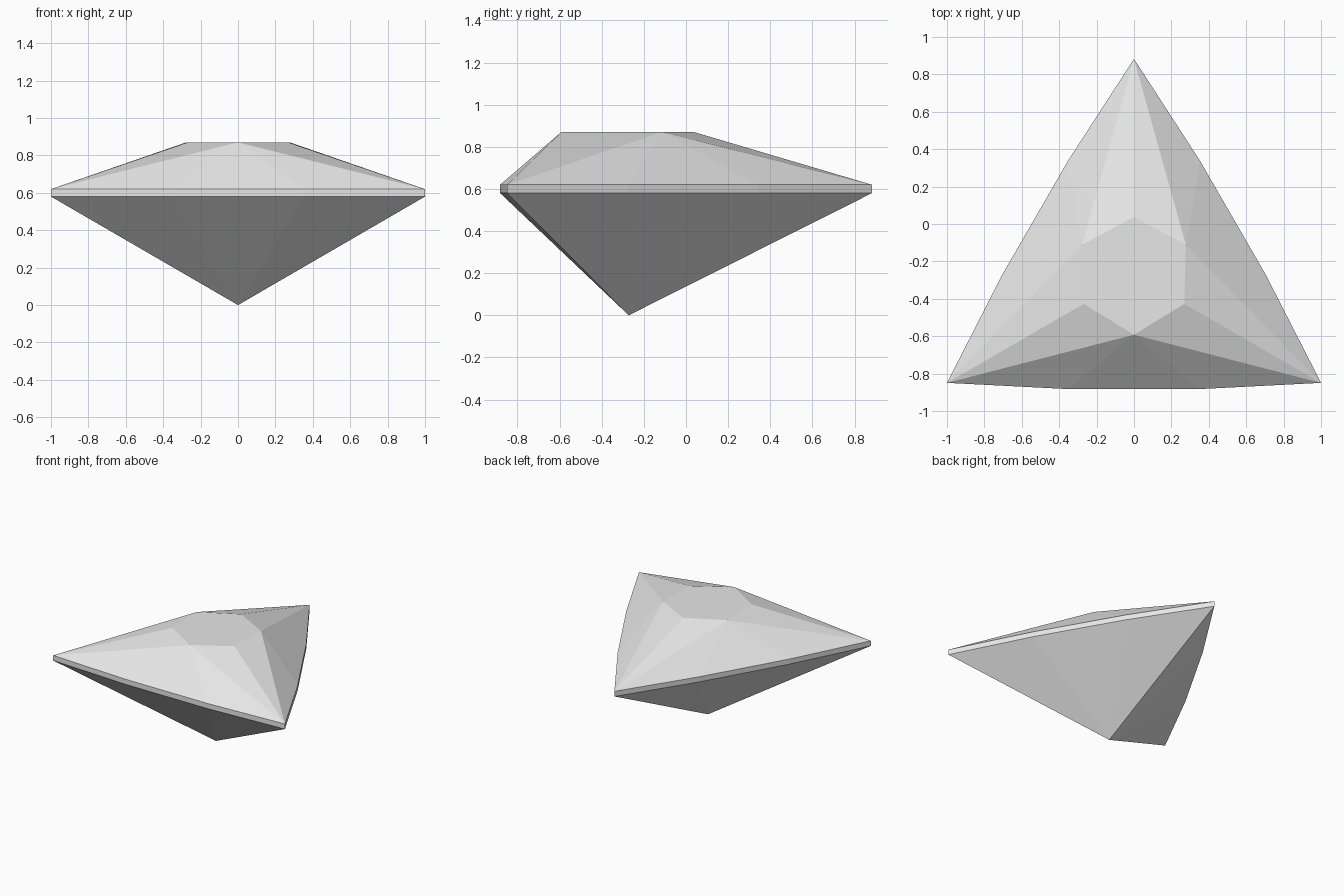
import bpy, bmesh
from math import radians, cos, sin

cube = bpy.data.objects.get("Cube")
if cube:
    bpy.data.objects.remove(cube, do_unlink=True)

CENTRE_Y = -0.272
CORNER_R, SIDE_R = 1.1547, 0.705          # girdle outline radii
TABLE_CORNER_R, TABLE_SIDE_R = 0.31, 0.32
GIRDLE_LOW, GIRDLE_HIGH, TABLE_Z = 0.58, 0.62, 0.87

bm = bmesh.new()


def point(radius, degrees, z):
    a = radians(degrees)
    return bm.verts.new((radius * cos(a), CENTRE_Y + radius * sin(a), z))


def girdle_ring(z):
    """Three corners with two points along each bowed side."""
    ring = []
    for corner in (90, 210, 330):
        for offset, radius in ((0, CORNER_R), (30, SIDE_R), (90, SIDE_R)):
            ring.append(point(radius, corner + offset, z))
    return ring


# Rings and culet
low = girdle_ring(GIRDLE_LOW)
high = girdle_ring(GIRDLE_HIGH)
table = [point(TABLE_SIDE_R if i % 2 else TABLE_CORNER_R, 90 + 60 * i, TABLE_Z)
         for i in range(6)]
culet = point(0, 0, 0)

# Girdle band and pavilion fan
for i in range(9):
    j = (i + 1) % 9
    bm.faces.new((low[i], low[j], high[j], high[i]))
    bm.faces.new((low[j], low[i], culet))

# Crown: side fans and split kites at the corners
for s in range(3):
    corner, side = table[2 * s], table[2 * s + 1]
    tip = high[3 * s]
    for k in range(3):
        bm.faces.new((high[3 * s + k], high[(3 * s + k + 1) % 9], side))
    bm.faces.new((tip, side, corner))
    bm.faces.new((tip, corner, table[2 * s - 1]))

# Flat table
bm.faces.new(table)
bmesh.ops.recalc_face_normals(bm, faces=bm.faces[:])

mesh = bpy.data.meshes.new("gemstone")
bm.to_mesh(mesh)
bm.free()
gem = bpy.data.objects.new("gemstone", mesh)
bpy.context.collection.objects.link(gem)

# Pale grey stone
colour = (0.8, 0.8, 0.8, 1)
mat = bpy.data.materials.new("pale_grey")
mat.use_nodes = True
mat.diffuse_color = colour
mat.node_tree.nodes["Principled BSDF"].inputs["Base Color"].default_value = colour
mesh.materials.append(mat)
